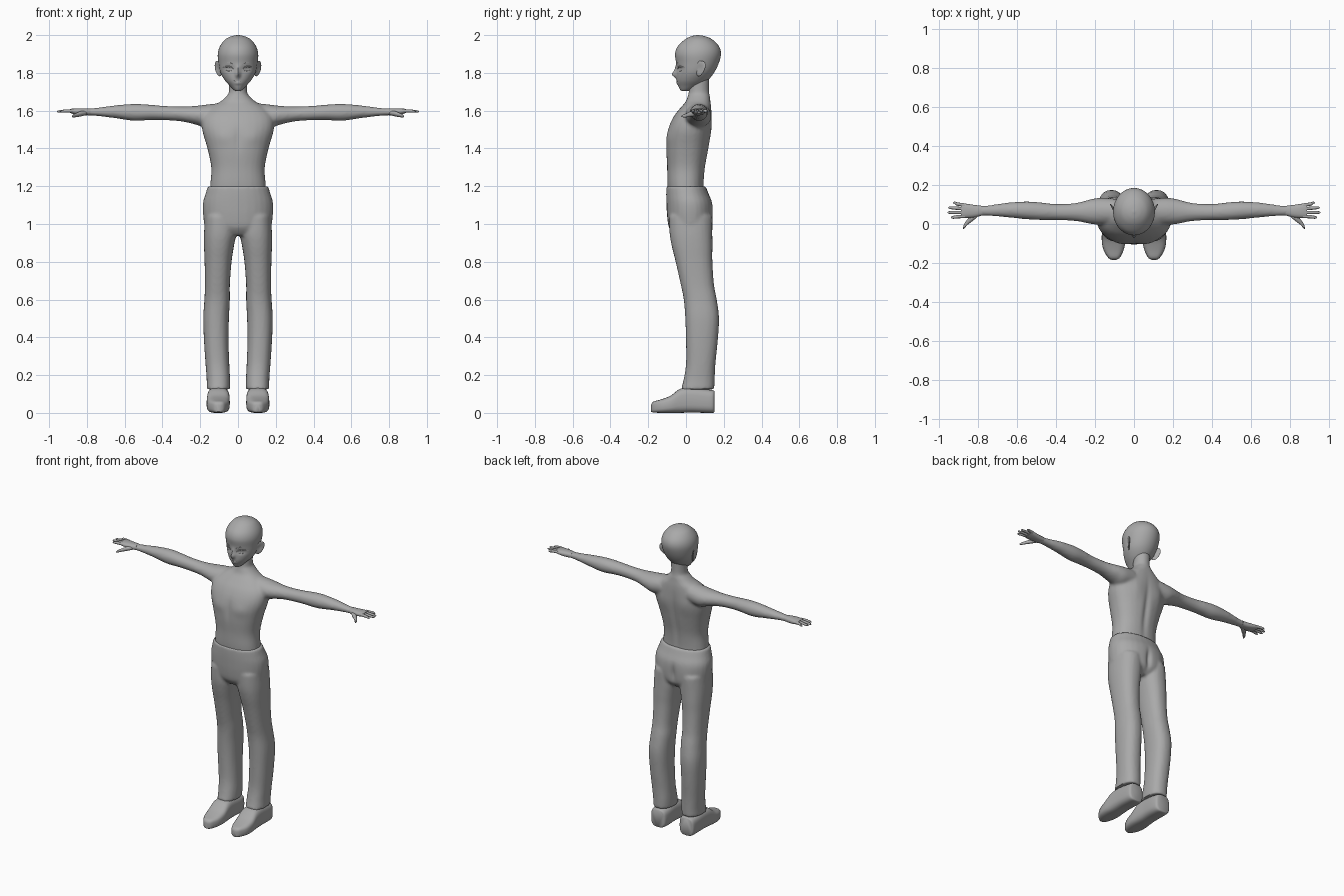
import bpy, bmesh, math
from mathutils import Vector
from mathutils.bvhtree import BVHTree

cube = bpy.data.objects.get("Cube")
if cube:
    bpy.data.objects.remove(cube, do_unlink=True)

grey = bpy.data.materials.new("plain grey")
grey.use_nodes = True
grey.diffuse_color = (0.4, 0.4, 0.4, 1)
grey.node_tree.nodes["Principled BSDF"].inputs["Base Color"].default_value = grey.diffuse_color

UNIT = 0.01  # tables below are in hundredths


def spline(a, b, c, d, t):
    """Catmull-Rom blend of four numbers."""
    return b + t / 2 * (c - a + t * (2 * a - 5 * b + 4 * c - d + t * (3 * (b - c) + d - a)))


def loft(bm, axis, rows, sides=28, power=2.0, steps=4, flip=1):
    """Skin rounded sections; a row is (position, low a, high a, low b, high b)."""
    padded = [rows[0]] + list(rows) + [rows[-1]]
    dense = []
    for i in range(len(rows) - 1):
        for s in range(steps):
            dense.append([spline(*v, s / steps) for v in zip(*padded[i:i + 4])])
    dense.append(rows[-1])
    rings = []
    for pos, a0, a1, b0, b1 in dense:
        ring = []
        for k in range(sides):
            ang = math.tau * k / sides
            c, s = math.cos(ang), math.sin(ang)
            a = (a0 + a1) / 2 + (a1 - a0) / 2 * math.copysign(abs(c) ** (2 / power), c)
            b = (b0 + b1) / 2 + (b1 - b0) / 2 * math.copysign(abs(s) ** (2 / power), s)
            x, y, z = {"x": (pos, a, b), "y": (a, pos, b), "z": (a, b, pos)}[axis]
            ring.append(bm.verts.new(Vector((x * flip, y, z)) * UNIT))
        rings.append(ring)
    for low, high in zip(rings, rings[1:]):
        for k in range(sides):
            n = (k + 1) % sides
            bm.faces.new((low[k], low[n], high[n], high[k]))
    bm.faces.new(rings[0])
    bm.faces.new(rings[-1])


def finish(bm, name, voxel=0, relax=3, bumps=(), angle=50):
    """Turn the mesh into an object, fuse its parts, sculpt it and smooth it."""
    bmesh.ops.recalc_face_normals(bm, faces=bm.faces)
    mesh = bpy.data.meshes.new(name)
    bm.to_mesh(mesh)
    bm.free()
    obj = bpy.data.objects.new(name, mesh)
    bpy.context.collection.objects.link(obj)
    bpy.ops.object.select_all(action="DESELECT")
    obj.select_set(True)
    bpy.context.view_layer.objects.active = obj
    if voxel:
        fuse = obj.modifiers.new("fuse", "REMESH")
        fuse.mode, fuse.voxel_size = "VOXEL", voxel
        soft = obj.modifiers.new("soften", "SMOOTH")
        soft.factor, soft.iterations = 0.5, relax
        for mod in ("fuse", "soften"):
            bpy.ops.object.modifier_apply(modifier=mod)
    # each bump: side (-1 front, 1 back), x, z, radius x, radius z, y shift
    if bumps:
        facing = [v.normal.y for v in obj.data.vertices]
        for v, toward in zip(obj.data.vertices, facing):
            x, y, z = v.co / UNIT
            for side, bx, bz, rx, rz, shift in bumps:
                fade = max(0, min(1, toward * side * 2))
                y += shift * fade * math.exp(-((abs(x) - bx) / rx) ** 2 - ((z - bz) / rz) ** 2)
            v.co.y = y * UNIT
    obj.data.materials.clear()
    obj.data.materials.append(grey)
    bpy.ops.object.shade_smooth_by_angle(angle=math.radians(angle))
    return obj


# Torso, neck and arms fused into one body
bm = bmesh.new()
loft(bm, "z", [(117, -15, 15, -9.5, 9.5), (122, -14.6, 14.6, -9.9, 9.5), (130, -14.2, 14.2, -10, 10.2),
               (140, -16.2, 16.2, -10.5, 12), (150, -19, 19, -9.5, 13.4), (157, -18.5, 18.5, -6.5, 13.6),
               (162, -14, 14, -2.5, 13.4), (165, -9, 9, 0, 13), (168, -5.8, 5.8, 1, 12.6)], power=2.3)
loft(bm, "z", [(158, -7, 7, -1, 13), (166, -5.6, 5.6, 0.8, 12.8), (171, -4.8, 4.8, 1.5, 12.2),
               (180, -5, 5, 2, 12.5)])
ARM = [(10, 0, 13, 152, 164), (17, -0.5, 13.5, 151, 163.2), (22, 0, 12.8, 152.5, 162.6),
       (30, 1.5, 10.8, 154.3, 162.2), (40, 2, 10.3, 155, 162.6), (47, 2, 11, 155, 163.2),
       (55, 2.4, 11.6, 154.6, 163.6), (65, 3.4, 11, 156, 162.8), (75, 4.2, 9.6, 157.2, 161.5),
       (81, 4.2, 9.2, 157.5, 161)]
for flip in (1, -1):
    loft(bm, "x", ARM, flip=flip)
finish(bm, "body", 0.009, 6, [(1, 0, 138, 1.8, 16, -1), (1, 8, 150, 4, 6, 0.5),
                              (-1, 8, 146, 5, 4, -0.6), (-1, 0, 145, 1.6, 8, 0.5)])

# Trousers: hips and two legs fused
LEG = [(104, 1, 17.5, -9, 13.5), (95, 1, 18, -8.7, 13.9), (88, 2.2, 18, -7.5, 14), (80, 3.4, 17.7, -5.5, 14),
       (68, 4.3, 17.5, -2.8, 14.8), (60, 4.3, 17.8, -1.2, 16.3), (50, 4.8, 18.4, -0.4, 17.5),
       (38, 5, 18, 0, 16.8), (26, 4.6, 17.2, 0, 15.6), (18, 4.2, 16.6, -1.2, 15.2), (12.5, 4.2, 16.6, -2.6, 15)]
bm = bmesh.new()
loft(bm, "z", [(94, -11, 11, -6, 10), (98, -17, 17, -9, 13.5), (104, -18.4, 18.4, -10, 14.2),
               (111, -18.6, 18.6, -10.4, 14), (116, -17.2, 17.2, -10.5, 12), (120, -16, 16, -10.4, 10.4)],
     power=2.2)
for flip in (1, -1):
    loft(bm, "z", LEG, power=2.3, flip=flip)
finish(bm, "trousers", 0.009, 4, [(1, 0, 103, 1.5, 6, -1.5), (1, 9, 103, 5, 6, 0.4)])

# Head with brow, nose and cheeks shaped into it
bm = bmesh.new()
loft(bm, "z", [(170.3, -1, 1, -2, 1), (171, -2.2, 2.2, -3, 3), (173, -4.2, 4.2, -4, 7.5), (176, -6.9, 6.9, -4.9, 11.5),
               (180, -9.2, 9.2, -5, 14.8), (185, -10.3, 10.3, -5.2, 17.3), (190, -10.7, 10.7, -5.8, 18.5),
               (194, -9.6, 9.6, -4.4, 17.5), (197.5, -7, 7, -0.8, 14.2), (199.3, -3.8, 3.8, 2.5, 10.5),
               (200, -0.5, 0.5, 5.8, 6.8)], sides=72, steps=8)
head = finish(bm, "head", bumps=[(-1, 0, 179.2, 1.1, 1.7, -2.4), (-1, 0, 182, 0.9, 2, -0.8),
                                 (-1, 4.5, 182, 2.2, 1.5, 0.9), (-1, 0, 174.5, 1.6, 0.8, -0.4)])
face = BVHTree.FromObject(head, bpy.context.evaluated_depsgraph_get())


def face_line(name, points, radius):
    """Raised line laid on the face, given as x and z pairs."""
    curve = bpy.data.curves.new(name, "CURVE")
    curve.dimensions, curve.bevel_depth, curve.bevel_resolution = "3D", radius * UNIT, 2
    line = curve.splines.new("POLY")
    line.points.add(len(points) - 1)
    for i, (x, z) in enumerate(points):
        hit = face.ray_cast(Vector((x * UNIT, -1, z * UNIT)), Vector((0, 1, 0)))[0]
        line.points[i].co = (*hit, 1)
        line.points[i].radius = 0.3 if i in (0, len(points) - 1) else 1
    curve.materials.append(grey)
    bpy.context.collection.objects.link(bpy.data.objects.new(name, curve))


def mirrored(points, flip):
    return [(x * flip, z) for x, z in points]


for flip, side in ((1, "left"), (-1, "right")):
    face_line(side + "_upper_lid", mirrored([(2.2, 181.9), (3.5, 183), (5, 183.4), (6.5, 183.2), (8, 182.8)], flip), 0.35)
    face_line(side + "_lower_lid", mirrored([(3.4, 181.2), (4.8, 180.9), (6.4, 181.4)], flip), 0.18)
    face_line(side + "_brow", mirrored([(2, 184.4), (4.5, 185.4), (7.6, 185.2)], flip), 0.22)

    # Ear: swept-back flat shell with a hollow
    bm = bmesh.new()
    bmesh.ops.create_uvsphere(bm, u_segments=20, v_segments=14, radius=1)
    for v in bm.verts:
        x, y, z = v.co
        if x > 0:
            x -= 0.9 * math.exp(-3 * (y * y + z * z))
        width = 2.7 + 0.8 * z
        v.co = Vector(((10.4 + 0.7 * x + 1.7 * y + 0.7 * z) * flip, 7.4 + width * y + 0.6 * z, 182.3 + 4.1 * z)) * UNIT
    finish(bm, side + "_ear")

    # Hand: palm, four fingers and thumb
    bm = bmesh.new()
    loft(bm, "x", [(78, 4.4, 9.3, 157.7, 161.1), (82, 3.4, 9.8, 157.5, 161.2), (86, 3.1, 10.4, 158, 161.2),
                   (89, 3.2, 10.6, 158.8, 160.9)], sides=16, power=2.4, flip=flip)
    for i, tip in enumerate((94.2, 95.9, 95.5, 93)):
        y, end = 4 + 1.9 * i, 3.4 + 2.5 * i
        loft(bm, "x", [(87, y - 0.9, y + 0.9, 159, 160.8), (91, (y + end) / 2 - 0.85, (y + end) / 2 + 0.85, 159, 160.7),
                       (tip - 1, end - 0.7, end + 0.7, 159, 160.2), (tip, end - 0.2, end + 0.2, 159.3, 159.8)],
             sides=10, flip=flip)
    loft(bm, "x", [(80, 4, 7, 157.8, 160), (83, 1.5, 5.5, 157, 159.8), (85.5, -0.4, 2.6, 156.6, 158.8),
                   (87.2, -2.2, 0.2, 156.4, 158), (87.8, -2.6, -1.6, 156.8, 157.4)], sides=12, flip=flip)
    finish(bm, side + "_hand", angle=70)

    # Shoe: flat-soled with a rounded toe and ankle opening
    bm = bmesh.new()
    loft(bm, "y", [(-18.4, 9, 11.6, 0.6, 4.5), (-17.2, 7.2, 13.4, 0.2, 6), (-13, 5.2, 15.8, 0, 7.2),
                   (-8, 4.4, 16.6, 0, 9.2), (-3, 4.4, 16.4, 0, 12.8), (3, 4.6, 16.2, 0.2, 13.4),
                   (10, 4.6, 16, 0, 12.6), (14, 5.2, 15.6, 0, 12), (15, 6.6, 14.4, 0.4, 11.6)],
         power=3.2, flip=flip)
    finish(bm, side + "_shoe", angle=60)

face_line("mouth", [(-2.2, 175.8), (-1, 175.6), (0, 175.5), (1, 175.6), (2.2, 175.8)], 0.2)
